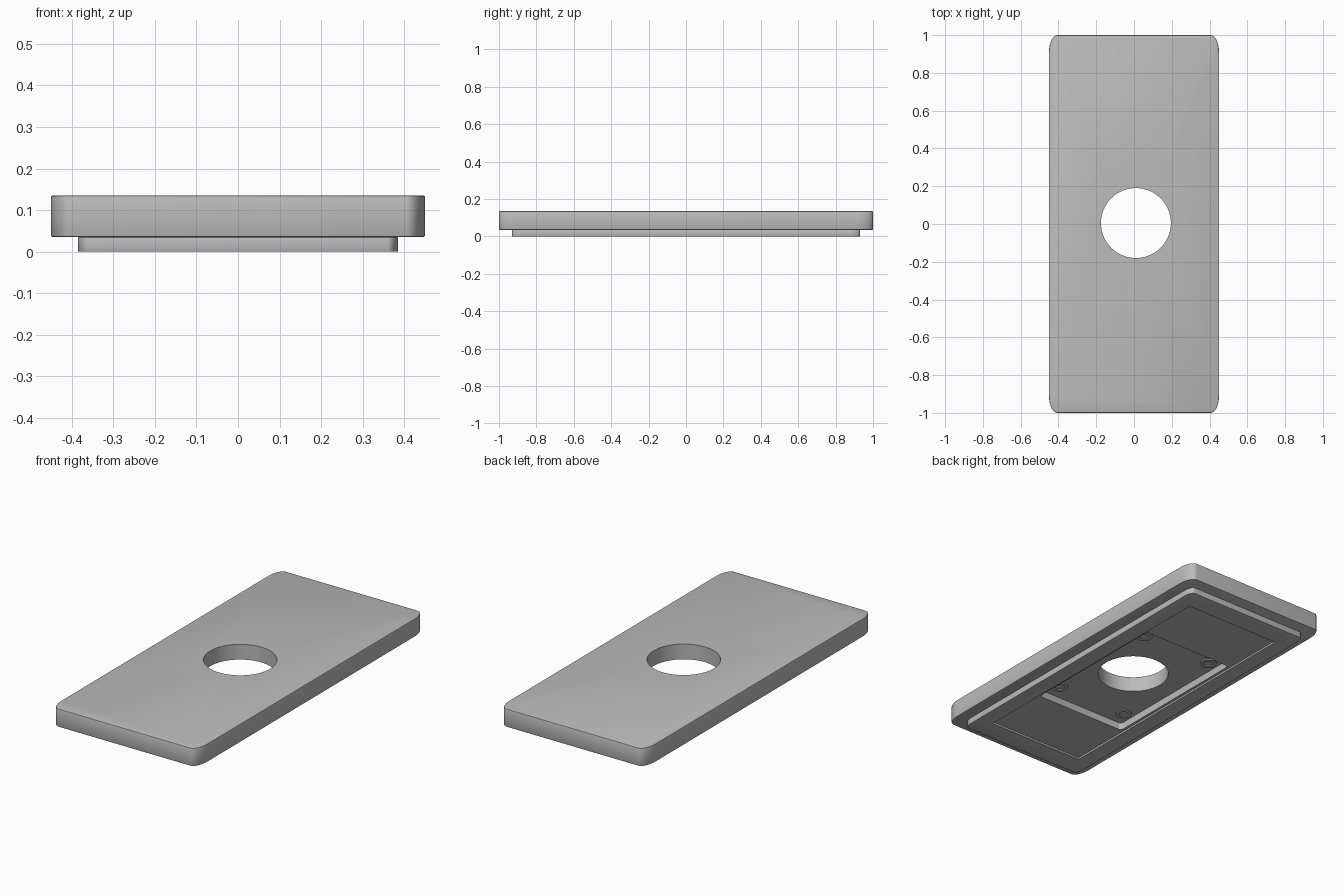
import bpy
import bmesh
from math import cos, sin, pi, radians

cube = bpy.data.objects.get("Cube")
if cube:
    bpy.data.objects.remove(cube, do_unlink=True)

grey = bpy.data.materials.new("plain grey")
grey.use_nodes = True
colour = (0.5, 0.5, 0.5, 1)
grey.diffuse_color = colour
grey.node_tree.nodes["Principled BSDF"].inputs["Base Color"].default_value = colour


def prism(name, outline, z0, z1):
    """Extrude a flat outline from z0 up to z1."""
    bm = bmesh.new()
    face = bm.faces.new([bm.verts.new((x, y, z0)) for x, y in outline])
    up = bmesh.ops.extrude_face_region(bm, geom=[face])["geom"]
    bmesh.ops.translate(bm, vec=(0, 0, z1 - z0),
                        verts=[v for v in up if isinstance(v, bmesh.types.BMVert)])
    bmesh.ops.recalc_face_normals(bm, faces=bm.faces)
    mesh = bpy.data.meshes.new(name)
    bm.to_mesh(mesh)
    bm.free()
    mesh.materials.append(grey)
    obj = bpy.data.objects.new(name, mesh)
    bpy.context.collection.objects.link(obj)
    return obj


def rounded(hx, hy, rx, ry, steps=10):
    """Rectangle with elliptical corners."""
    points = []
    for quarter, (sx, sy) in enumerate([(1, 1), (-1, 1), (-1, -1), (1, -1)]):
        for i in range(steps + 1):
            a = (quarter + i / steps) * pi / 2
            points.append((sx * (hx - rx) + rx * cos(a), sy * (hy - ry) + ry * sin(a)))
    return points


def circle(x, y, r, n=48):
    return [(x + r * cos(2 * pi * i / n), y + r * sin(2 * pi * i / n)) for i in range(n)]


def apply(obj, mod):
    with bpy.context.temp_override(object=obj, active_object=obj, selected_objects=[obj]):
        bpy.ops.object.modifier_apply(modifier=mod.name)


def bevel(obj, width):
    mod = obj.modifiers.new("edge", "BEVEL")
    mod.width = width
    mod.segments = 2
    mod.limit_method = "ANGLE"
    mod.angle_limit = radians(50)
    apply(obj, mod)


def cut(obj, outline, z0, z1):
    cutter = prism("cutter", outline, z0, z1)
    cutter.hide_render = True
    mod = obj.modifiers.new("cut", "BOOLEAN")
    mod.operation = "DIFFERENCE"
    mod.solver = "EXACT"
    mod.object = cutter
    apply(obj, mod)
    bpy.data.objects.remove(cutter, do_unlink=True)


FLOOR = 0.05
pocket = rounded(0.28, 0.44, 0.02, 0.02, 5)
recess = [(0.295, 0.807), (-0.295, 0.807), (-0.295, -0.807), (0.295, -0.807)]

# Main slab with the round through hole
body = prism("body_plate", rounded(0.45, 1, 0.045, 0.09), 0.035, 0.135)
bevel(body, 0.004)
cut(body, pocket, -0.1, FLOOR)
cut(body, circle(0.01, 0.005, 0.185, 96), -0.1, 0.3)

# Smaller base with a shallow recess and an open middle pocket
base = prism("base_plate", rounded(0.385, 0.93, 0.025, 0.05), 0, 0.035)
bevel(base, 0.002)
cut(base, recess, -0.1, 0.01)
cut(base, pocket, -0.1, 0.2)

# Four screw heads in the pocket, each with a sunken centre
parts = [body, base]
for sx in (-1, 1):
    for sy in (-1, 1):
        x, y = sx * 0.22, sy * 0.347
        name = "screw_" + ("front" if sy < 0 else "back") + ("_left" if sx > 0 else "_right")
        screw = prism(name, circle(x, y, 0.043, 32), FLOOR - 0.006, FLOOR + 0.004)
        cut(screw, circle(x, y, 0.025, 32), FLOOR - 0.02, FLOOR - 0.001)
        parts.append(screw)

# Smooth the rounded corners and keep the edges sharp
bpy.ops.object.select_all(action="DESELECT")
for obj in parts:
    obj.select_set(True)
bpy.context.view_layer.objects.active = body
bpy.ops.object.shade_smooth_by_angle(angle=radians(30))
